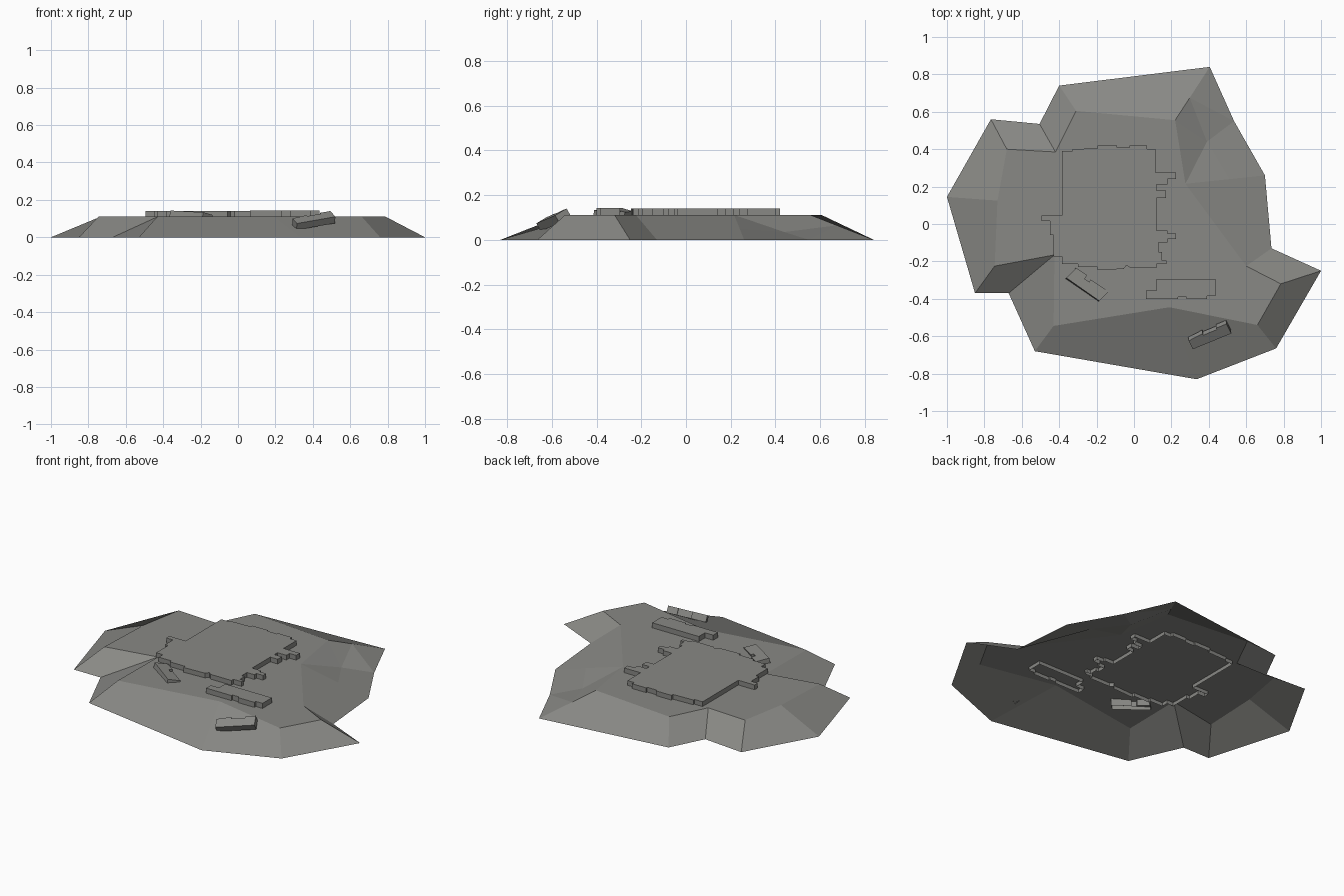
import bpy, bmesh
from mathutils import Vector, Matrix

if "Cube" in bpy.data.objects:
    bpy.data.objects.remove(bpy.data.objects["Cube"])

stone = bpy.data.materials.new("grey_stone")
stone.diffuse_color = (0.25, 0.25, 0.235, 1)
stone.use_nodes = True
stone.node_tree.nodes["Principled BSDF"].inputs["Base Color"].default_value = stone.diffuse_color
TOP = 0.112


def finish(bm, name):
    # outward normals; the largest face always looks up
    bmesh.ops.recalc_face_normals(bm, faces=bm.faces[:])
    if max(bm.faces, key=lambda f: f.calc_area()).normal.z < 0:
        bmesh.ops.reverse_faces(bm, faces=bm.faces[:])
    mesh = bpy.data.meshes.new(name)
    bm.to_mesh(mesh)
    bm.free()
    mesh.materials.append(stone)
    ob = bpy.data.objects.new(name, mesh)
    bpy.context.collection.objects.link(ob)
    return ob


def slab(name, outline, z0, z1, matrix=Matrix()):
    # outline capped on top, open underneath
    bm = bmesh.new()
    lo = [bm.verts.new(matrix @ Vector((x, y, z0))) for x, y in outline]
    hi = [bm.verts.new(matrix @ Vector((x, y, z1))) for x, y in outline]
    bm.faces.new(hi)
    n = len(outline)
    for i in range(n):
        j = (i + 1) % n
        bm.faces.new((lo[i], lo[j], hi[j], hi[i]))
    return finish(bm, name)


# hollow mound: foot outline and matching plateau outline
foot = [(-.40, .74), (.405, .84), (.70, .26), (.735, -.13), (1, -.25), (.76, -.665),
        (.335, -.83), (-.53, -.68), (-.67, -.37), (-.85, -.37), (-1, .145),
        (-.765, .56), (-.505, .535)]
crest = [(-.31, .605), (.22, .555), (.275, .215), (.60, -.225), (.785, -.32),
         (.66, -.54), (.19, -.445), (-.43, -.545), (-.425, -.165), (-.745, -.225),
         (-.73, .125), (-.68, .40), (-.42, .385)]
bm = bmesh.new()
f = [bm.verts.new((x, y, 0)) for x, y in foot]
c = [bm.verts.new((x, y, TOP)) for x, y in crest]
# dent in the right rear flank
e1 = bm.verts.new(c[1].co.lerp(f[1].co, 0.42))
e2 = bm.verts.new(c[2].co.lerp(f[2].co, 0.55))
dent = bm.verts.new((.39, .44, .035))
mid = bm.verts.new((.535, .55, 0))
bm.faces.new(c)
for i in range(13):
    j = (i + 1) % 13
    if i == 0:
        bm.faces.new((f[0], f[1], e1, c[1], c[0]))
    elif i == 2:
        bm.faces.new((f[2], f[3], c[3], c[2], e2))
    elif i != 1:
        bm.faces.new((f[i], f[j], c[j], c[i]))
for poly in ((c[1], c[2], dent), (c[2], e2, dent), (c[1], dent, e1),
             (e1, dent, mid), (e1, mid, f[1]), (dent, e2, f[2], mid)):
    bm.faces.new(poly)
finish(bm, "rock_mound")

# large ruined floor with a broken edge
floor = [(-.385, .39), (-.33, .39), (-.33, .40), (-.195, .405), (-.195, .42), (-.09, .42),
         (-.09, .41), (-.025, .41), (-.025, .42), (.07, .42), (.07, .40), (.115, .40),
         (.115, .275), (.225, .275), (.225, .24), (.18, .24), (.18, .21), (.12, .21),
         (.12, .18), (.17, .18), (.17, .14), (.12, .14), (.12, -.035), (.18, -.035),
         (.18, -.05), (.225, -.05), (.225, -.08), (.18, -.08), (.18, -.10), (.13, -.10),
         (.13, -.15), (.15, -.15), (.15, -.195), (.175, -.195), (.175, -.215), (.12, -.215),
         (.12, -.235), (-.02, -.235), (-.04, -.22), (-.055, -.24), (-.195, -.247),
         (-.195, -.23), (-.30, -.23), (-.30, -.215), (-.385, -.215), (-.385, -.175),
         (-.43, -.175), (-.43, -.06), (-.45, -.06), (-.45, .015), (-.495, .015),
         (-.495, .045), (-.385, .045)]
slab("ruin_floor", floor, .09, .141)

# smaller floor fragment in front
fragment = [(.12, -.295), (.435, -.295), (.435, -.385), (.39, -.385), (.39, -.40), (.28, -.40),
            (.28, -.39), (.235, -.39), (.235, -.40), (.065, -.40), (.065, -.355), (.12, -.355)]
slab("floor_fragment", fragment, .09, .143)


def tilted(origin, along, up):
    # frame with x along the block and z along its top normal
    u = Vector(along).normalized()
    n = Vector(up)
    n = (n - u * n.dot(u)).normalized()
    m = Matrix((u, n.cross(u), n)).transposed().to_4x4()
    return Matrix.Translation(origin) @ m


# two fallen blocks with stepped sides
left_steps = [(-.115, -.035), (.10, -.04), (.115, .03), (0, .03), (0, .015),
              (-.03, .015), (-.03, .04), (-.10, .04)]
slab("fallen_block_left", left_steps, -.03, .018,
     tilted((-.25, -.325, .113), (.18, -.12, -.01), (.12, .16, 1)))
right_steps = [(-.115, -.035), (.11, -.035), (.11, .03), (.05, .03), (.05, .02),
               (-.03, .02), (-.03, .03), (-.115, .022)]
slab("fallen_block_right", right_steps, -.022, .018,
     tilted((.405, -.59, .093), (.2, .082, .035), (.1, -.55, 1)))
